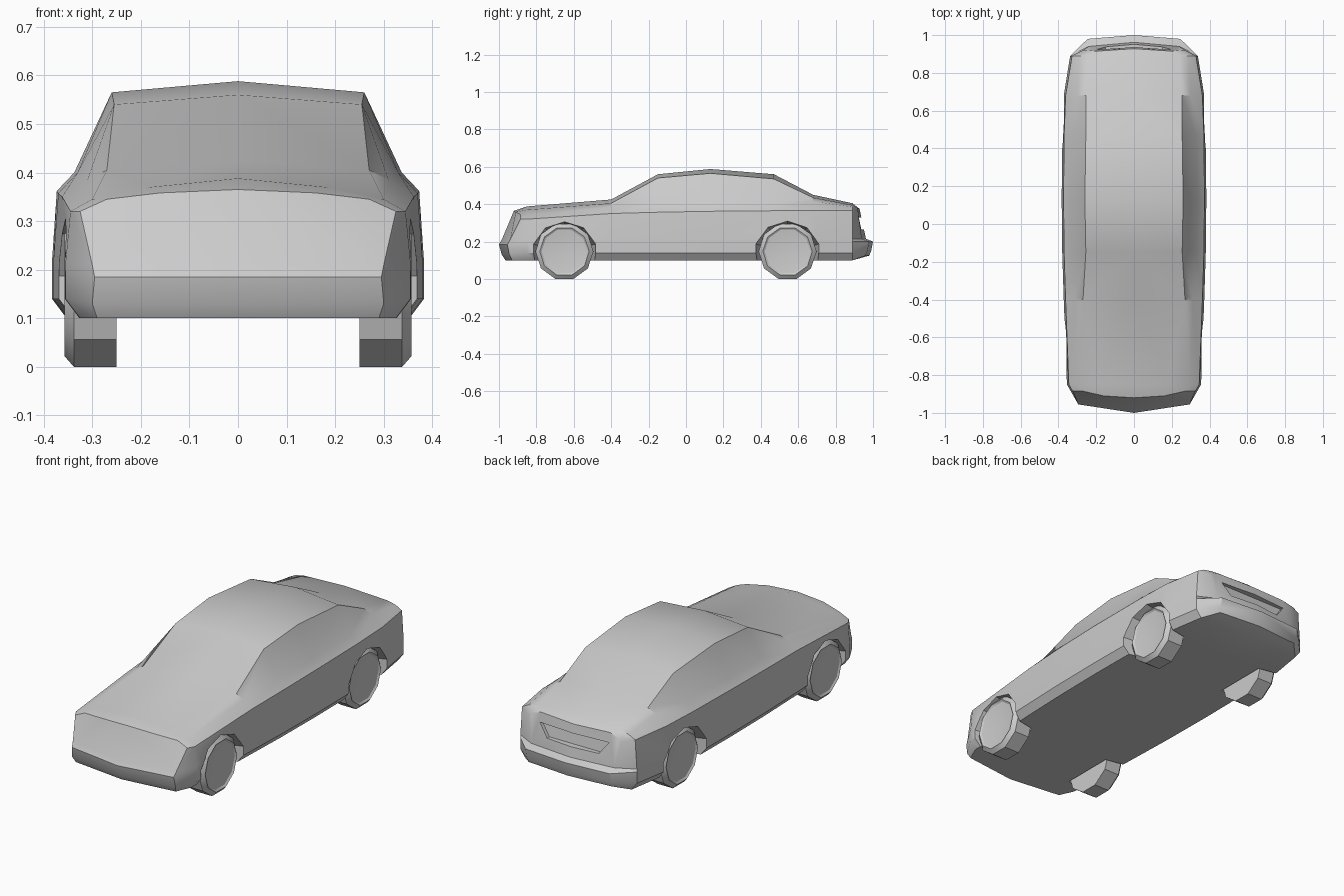
import bpy
import bmesh
import math
from mathutils import Matrix, Vector

cube = bpy.data.objects.get("Cube")
if cube:
    bpy.data.objects.remove(cube, do_unlink=True)


def make_material(name, colour):
    material = bpy.data.materials.new(name)
    material.use_nodes = True
    material.diffuse_color = colour
    material.node_tree.nodes["Principled BSDF"].inputs["Base Color"].default_value = colour
    return material


grey = make_material("plain grey", (0.6, 0.6, 0.6, 1))


def make_object(name, bm, material=None):
    bmesh.ops.recalc_face_normals(bm, faces=bm.faces)
    mesh = bpy.data.meshes.new(name)
    bm.to_mesh(mesh)
    bm.free()
    obj = bpy.data.objects.new(name, mesh)
    bpy.context.collection.objects.link(obj)
    if material:
        mesh.materials.append(material)
    return obj


def select_only(obj):
    bpy.ops.object.select_all(action='DESELECT')
    obj.select_set(True)
    bpy.context.view_layer.objects.active = obj


def smooth(obj, degrees):
    select_only(obj)
    bpy.ops.object.shade_smooth_by_angle(angle=math.radians(degrees))


def cut(target, cutter):
    cutter.hide_render = True
    select_only(target)
    modifier = target.modifiers.new("cut", 'BOOLEAN')
    modifier.operation = 'DIFFERENCE'
    modifier.solver = 'EXACT'
    modifier.object = cutter
    bpy.ops.object.modifier_apply(modifier=modifier.name)
    bpy.data.objects.remove(cutter, do_unlink=True)


def section(y, width, belt_z, window_x, window_z, roof_x, roof_z, crown_z):
    """Half cross-section, from floor centre round the side to the crown."""
    return [(0, y, 0.1), (width - 0.03, y, 0.1), (width, y, 0.14),
            (width, y, 0.2), (width, y, 0.215), (width - 0.01, y, belt_z),
            (window_x, y, window_z), (roof_x, y, roof_z), (0, y, crown_z)]


# Body half: cross-sections between a shaped nose and tail
nose = [(0, -0.965, 0.1), (0.29, -0.93, 0.1), (0.3, -0.945, 0.13),
        (0.295, -0.955, 0.185), (0.3, -0.94, 0.21), (0.325, -0.885, 0.32),
        (0.27, -0.885, 0.345), (0.16, -0.91, 0.358), (0, -0.92, 0.365)]
nose_middle = [(0, -0.985, 0.13), (0, -1, 0.185), (0, -0.985, 0.21)]
tail = [(0, 0.98, 0.125), (0.24, 0.96, 0.125), (0.245, 0.97, 0.15),
        (0.245, 0.98, 0.2), (0.24, 0.94, 0.215), (0.27, 0.92, 0.35),
        (0.25, 0.92, 0.365), (0.2, 0.915, 0.38), (0, 0.928, 0.375)]
tail_middle = [(0, 0.99, 0.15), (0, 1, 0.2), (0, 0.962, 0.215)]
sections = [
    nose,
    section(-0.85, 0.355, 0.32, 0.3, 0.345, 0.18, 0.37, 0.388),
    section(-0.4, 0.372, 0.35, 0.31, 0.385, 0.27, 0.405, 0.425),
    section(-0.15, 0.38, 0.357, 0.33, 0.4, 0.255, 0.54, 0.56),
    section(0.13, 0.383, 0.362, 0.337, 0.4, 0.26, 0.565, 0.588),
    section(0.47, 0.38, 0.365, 0.33, 0.405, 0.255, 0.535, 0.56),
    section(0.68, 0.372, 0.367, 0.3, 0.415, 0.255, 0.435, 0.45),
    section(0.89, 0.338, 0.365, 0.29, 0.385, 0.24, 0.395, 0.405),
    tail]

bm = bmesh.new()
rings = [[bm.verts.new(point) for point in ring] for ring in sections]
for first, second in zip(rings, rings[1:]):
    for i in range(len(first) - 1):
        bm.faces.new((first[i], first[i + 1], second[i + 1], second[i]))

# Nose and tail caps
for ring, middle in ((rings[0], nose_middle), (rings[-1], tail_middle)):
    centre = [ring[0]] + [bm.verts.new(point) for point in middle]
    for i in range(3):
        bm.faces.new((ring[i + 1], ring[i + 2], centre[i + 1], centre[i]))
    bm.faces.new(ring[4:8])
    bm.faces.new((ring[4], ring[7], ring[8], centre[3]))

mirrored = bmesh.ops.duplicate(bm, geom=bm.verts[:] + bm.edges[:] + bm.faces[:])
copies = [item for item in mirrored["geom"] if isinstance(item, bmesh.types.BMVert)]
bmesh.ops.scale(bm, vec=Vector((-1, 1, 1)), verts=copies)
bmesh.ops.remove_doubles(bm, verts=bm.verts, dist=0.0005)
body = make_object("body", bm, grey)

# Wheel arches: tapered ten-sided cuts
wheel_places = {"front": -0.65, "rear": 0.543}
for y in wheel_places.values():
    for side in (-1, 1):
        bm = bmesh.new()
        bmesh.ops.create_cone(bm, cap_ends=True, segments=10,
                              radius1=0.15, radius2=0.182, depth=0.16)
        turn = Matrix.Rotation(side * math.pi / 2, 4, 'Y')
        spin = Matrix.Rotation(math.pi / 10, 4, 'X')
        bm.transform(Matrix.Translation((side * 0.32, y, 0.133)) @ spin @ turn)
        cut(body, make_object("arch_cutter", bm))

# Rear plate recess
bm = bmesh.new()
outline = [(-0.2, 0.906, 0.33), (0.2, 0.906, 0.33), (0.15, 0.918, 0.265), (-0.15, 0.918, 0.265)]
inner = [bm.verts.new(point) for point in outline]
outer = [bm.verts.new((x, y + 0.15, z)) for x, y, z in outline]
bm.faces.new(inner)
bm.faces.new(outer)
for i in range(4):
    j = (i + 1) % 4
    bm.faces.new((inner[i], inner[j], outer[j], outer[i]))
cut(body, make_object("recess_cutter", bm))
smooth(body, 32)

# Wheels: ten-sided tyres with a chamfered edge and a shallow dish
wheel_profile = [(0.25, 0.155), (0.338, 0.155), (0.357, 0.132), (0.35, 0.122)]
for place, y in wheel_places.items():
    for label, side in (("right", -1), ("left", 1)):
        bm = bmesh.new()
        loops = []
        for x, radius in wheel_profile:
            angles = [math.pi * (2 * k + 1) / 10 for k in range(10)]
            loops.append([bm.verts.new((side * x, y + radius * math.sin(a),
                                        0.1475 + radius * math.cos(a))) for a in angles])
        for first, second in zip(loops, loops[1:]):
            for k in range(10):
                n = (k + 1) % 10
                bm.faces.new((first[k], first[n], second[n], second[k]))
        bm.faces.new(loops[0])
        hub = bm.verts.new((side * 0.335, y, 0.1475))
        for k in range(10):
            bm.faces.new((loops[-1][k], loops[-1][(k + 1) % 10], hub))
        smooth(make_object(f"{place}_{label}_wheel", bm, grey), 25)
